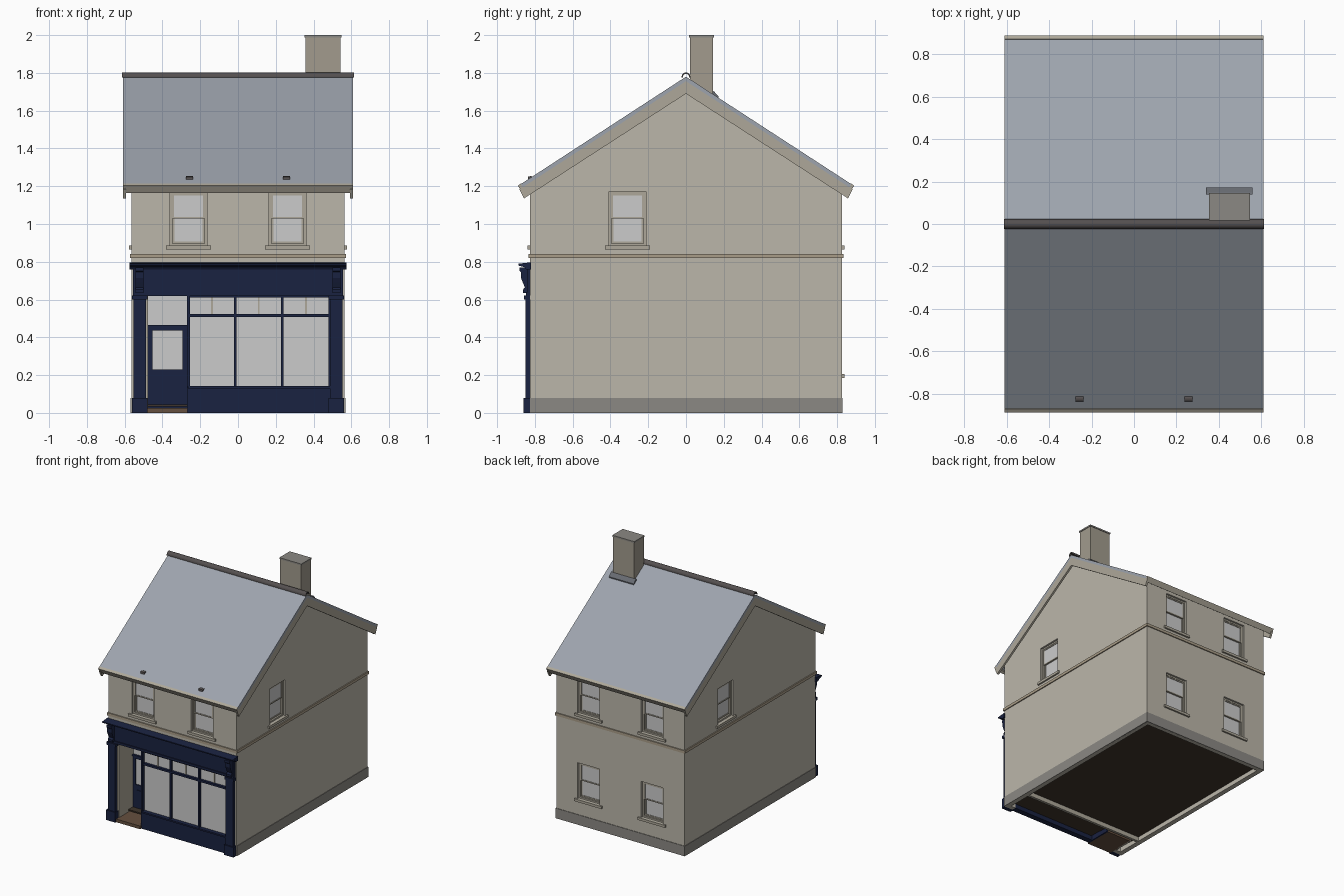
import bpy, bmesh, math
from mathutils import Matrix

if "Cube" in bpy.data.objects:
    bpy.data.objects.remove(bpy.data.objects["Cube"])

def material(name, r, g, b):
    m = bpy.data.materials.new(name)
    m.diffuse_color = (r, g, b, 1)
    m.use_nodes = True
    m.node_tree.nodes["Principled BSDF"].inputs["Base Color"].default_value = m.diffuse_color
    return m

WALL = material("render", .50, .47, .40)
TRIM = material("stone_trim", .42, .39, .32)
BAND = material("band_stone", .40, .34, .25)
PLINTH = material("plinth_grey", .26, .25, .23)
NAVY = material("navy_paint", .010, .016, .052)
GLASS = material("glass", .58, .58, .58)
SLATE = material("slate", .34, .37, .42)
DARK = material("ridge_clay", .09, .08, .08)
LEAD = material("lead", .14, .15, .17)
BRICK = material("chimney_brick", .36, .33, .27)
BROWN = material("step_brown", .13, .08, .05)
FLOOR = material("floor_brown", .05, .036, .025)

def finish(name, bm, mat, turn=0):
    bmesh.ops.recalc_face_normals(bm, faces=bm.faces)
    bm.transform(Matrix.Rotation(math.radians(turn), 4, 'Z'))
    me = bpy.data.meshes.new(name)
    bm.to_mesh(me)
    bm.free()
    ob = bpy.data.objects.new(name, me)
    bpy.context.collection.objects.link(ob)
    if mat:
        me.materials.append(mat)
    return ob

def boxes(name, mat, *specs, turn=0):
    """Each spec is x0, x1, y0, y1, z0, z1."""
    bm = bmesh.new()
    for x0, x1, y0, y1, z0, z1 in specs:
        m = Matrix.Translation(((x0 + x1) / 2, (y0 + y1) / 2, (z0 + z1) / 2))
        bmesh.ops.create_cube(bm, size=1, matrix=m @ Matrix.Diagonal((x1 - x0, y1 - y0, z1 - z0, 1)))
    return finish(name, bm, mat, turn)

def prism(name, mat, pts, *spans, turn=0):
    """Extrude a (y, z) profile along x over each span."""
    bm = bmesh.new()
    for x0, x1 in spans:
        f = bm.faces.new([bm.verts.new((x0, y, z)) for y, z in pts])
        g = bmesh.ops.extrude_face_region(bm, geom=[f])["geom"]
        bmesh.ops.translate(bm, vec=(x1 - x0, 0, 0), verts=[v for v in g if isinstance(v, bmesh.types.BMVert)])
    return finish(name, bm, mat, turn)

def ring(x0, x1, z0, z1, w, y0, y1):
    return [(x0, x0 + w, y0, y1, z0, z1), (x1 - w, x1, y0, y1, z0, z1),
            (x0 + w, x1 - w, y0, y1, z0, z0 + w), (x0 + w, x1 - w, y0, y1, z1 - w, z1)]

def mirrored(pts):
    return pts + [(-y, z) for y, z in reversed(pts) if y > 0]

def cut(ob, cutter):
    cutter.hide_render = True
    mod = ob.modifiers.new("cut", 'BOOLEAN')
    mod.operation, mod.solver, mod.object = 'DIFFERENCE', 'EXACT', cutter
    bpy.context.view_layer.objects.active = ob
    bpy.ops.object.modifier_apply(modifier="cut")
    bpy.data.objects.remove(cutter)

K = 0.65            # roof pitch
WX, WY = .565, .825  # wall half sizes

# walls: hollow gabled shell
def gable(hx, hy, apex, base):
    return [(0, apex), (hy, apex - K * hy), (hy, base)]
walls = prism("walls", WALL, mirrored(gable(WX, WY, 1.757, 0)), (-WX, WX))
cut(walls, prism("cut_inside", None, mirrored(gable(.5, WY - .035, 1.70, -.5)), (-WX + .035, WX - .035)))
cut(walls, boxes("cut_shop", None, (-.487, .487, -1, -.70, -.5, .625)))

# sash windows: label, turn, wall distance, centre, sill height
windows = [("front_left", 0, WY, -.262, .885), ("front_right", 0, WY, .262, .885),
           ("right_side", 90, WX, -.31, .885), ("left_side", -90, WX, -.31, .885)]
for lvl, z in (("upper", .885), ("lower", .205)):
    windows += [("back_%s_a" % lvl, 180, WY, -.28, z), ("back_%s_b" % lvl, 180, WY, .28, z)]

for label, turn, d, u, z in windows:
    x0, x1, z1, zm = u - .097, u + .097, z + .287, z + .148
    cut(walls, boxes("cut_window", None, (x0, x1, -d - .1, -d + .1, z, z1), turn=turn))
    boxes(label + "_window_frame", TRIM, *ring(x0, x1, z, z1, .012, -d + .015, -d + .04), turn=turn)
    boxes(label + "_upper_sash", TRIM, *ring(x0 + .012, x1 - .012, zm - .005, z1 - .012, .009, -d + .018, -d + .028), turn=turn)
    boxes(label + "_lower_sash", TRIM, *ring(x0 + .012, x1 - .012, z + .012, zm + .005, .01, -d + .028, -d + .038), turn=turn)
    boxes(label + "_glass", GLASS, (x0 + .015, x1 - .015, -d + .022, -d + .025, zm, z1 - .015),
          (x0 + .015, x1 - .015, -d + .032, -d + .035, z + .015, zm), turn=turn)
    boxes(label + "_sill", TRIM, (u - .12, u + .12, -d - .013, -d + .03, z - .02, z), turn=turn)

# string course and plinth bands
def band(p, z0, z1):
    return [(-WX - p, -WX + .01, -WY, WY, z0, z1), (WX - .01, WX + p, -WY, WY, z0, z1),
            (-WX - p, WX + p, WY - .01, WY + p, z0, z1)]
boxes("string_course", BAND, *band(.008, .82, .842), (-WX - .008, WX + .008, -WY - .008, -WY + .01, .82, .842))
boxes("plinth", PLINTH, *band(.004, 0, .08))

# floor and shop interior
boxes("floor", FLOOR, (-.54, .54, -.70, .80, .035, .045), (-.25, .54, -.80, -.70, .035, .045))
boxes("shop_partition", TRIM, (-.53, .53, -.60, -.58, 0, .64))
boxes("shop_ceiling", TRIM, (-.53, .53, -.80, -.58, .625, .64))

# roof slopes, fascias and bargeboards
def slope(y, z):
    return z - K * y
prism("roof_slates", SLATE, [(0, 1.78), (.875, slope(.875, 1.78)), (.864, slope(.864, 1.756)), (0, 1.756),
      (-.864, slope(.864, 1.756)), (-.875, slope(.875, 1.78))], (-.61, .61))
for s, n in ((-1, "front"), (1, "back")):
    prism(n + "_fascia", TRIM, [(s * y, z) for y, z in ((.872, 1.215), (.89, 1.203), (.867, 1.165), (.85, 1.177))], (-.61, .61))
prism("bargeboards", TRIM, [(0, 1.757), (.882, slope(.882, 1.757)), (.858, 1.135), (0, 1.69),
      (-.858, 1.135), (-.882, slope(.882, 1.757))], (-.61, -.594), (.594, .61))

# half round ridge tile
arc = [math.radians(-10 + 200 * i / 12) for i in range(13)]
ridge = prism("ridge_tile", DARK, [(.023 * math.cos(a), 1.779 + .023 * math.sin(a)) for a in arc] +
              [(.016 * math.cos(a), 1.779 + .016 * math.sin(a)) for a in reversed(arc)], (-.613, .613))
bpy.context.view_layer.objects.active = ridge
ridge.select_set(True)
bpy.ops.object.shade_smooth_by_angle(angle=math.radians(35))

# roof vents
for s, n in ((-1, "left"), (1, "right")):
    prism(n + "_roof_vent", DARK, [(-.838, 1.232), (-.836, 1.25), (-.822, 1.254), (-.81, 1.25)],
          (s * .257 - .018, s * .257 + .018))

# chimney
boxes("chimney", BRICK, (.357, .543, .02, .143, 1.66, 1.99))
boxes("chimney_cap", PLINTH, (.353, .547, .016, .147, 1.988, 2.0))
prism("chimney_flashing", LEAD, [(.14, 1.66), (.14, 1.705), (.15, 1.70), (.172, 1.676), (.172, 1.655)], (.34, .56))

# shopfront: pilasters with bases, capitals and brackets
for s, n in ((-1, "left"), (1, "right")):
    def sx(a, b):
        return (min(s * a, s * b), max(s * a, s * b))
    boxes(n + "_pilaster", NAVY, (*sx(.487, .553), -.85, -.82, 0, .62), (*sx(.48, .562), -.86, -.82, 0, .08),
          (*sx(.48, .56), -.858, -.82, .60, .622))
    prism(n + "_bracket", NAVY, [(-.825, .77), (-.882, .77), (-.882, .752), (-.874, .745), (-.874, .715), (-.864, .69),
          (-.853, .665), (-.863, .652), (-.863, .635), (-.825, .635)], sx(.50, .543))

# fascia board and cornice
boxes("shop_fascia", NAVY, (-.555, .555, -.84, -.82, .62, .775), (-.555, .555, -.847, -.82, .622, .64))
prism("shop_cornice", NAVY, [(-.82, .76), (-.848, .76), (-.856, .772), (-.882, .778), (-.888, .782), (-.888, .79),
      (-.82, .797)], (-.575, .575))

# shop window
boxes("stall_riser", NAVY, (-.27, .49, -.835, -.79, 0, .135), (-.265, .487, -.845, -.79, .13, .142))
boxes("shop_window_frame", NAVY, (-.27, -.255, -.838, -.79, .14, .625), (.478, .49, -.83, -.79, .14, .625),
      (-.022, -.008, -.83, -.80, .14, .62), (.228, .242, -.83, -.80, .14, .62),
      (-.26, .48, -.832, -.80, .508, .524), (-.26, .48, -.83, -.80, .61, .625))
boxes("shop_glass", GLASS, (-.26, .482, -.812, -.808, .14, .615))
boxes("transom_glazing_bars", TRIM, *[(x - .005, x + .005, -.818, -.808, .522, .612) for x in (-.137, .11, .36)])

# recessed entrance lobby
boxes("lobby_lining", TRIM, (-.49, -.476, -.82, -.62, 0, .625))
boxes("lobby_return_frame", NAVY, (-.27, -.256, -.80, -.62, 0, .14), (-.27, -.256, -.80, -.62, .508, .524),
      (-.27, -.256, -.64, -.62, .14, .625))
boxes("lobby_return_glass", GLASS, (-.265, -.261, -.80, -.63, .14, .625))
boxes("doorstep", BROWN, (-.482, -.268, -.85, -.62, 0, .025))

# door with glazed panel and overlight
boxes("shop_door", NAVY, (-.476, -.452, -.645, -.62, .025, .455), (-.295, -.27, -.645, -.62, .025, .455),
      (-.452, -.295, -.645, -.62, .025, .23), (-.452, -.295, -.645, -.62, .435, .455),
      (-.476, -.27, -.652, -.62, .452, .465))
boxes("door_lower_panel", NAVY, (-.44, -.307, -.65, -.64, .07, .19))
boxes("door_glass", GLASS, (-.455, -.292, -.636, -.632, .225, .44), (-.476, -.27, -.636, -.632, .46, .625))
